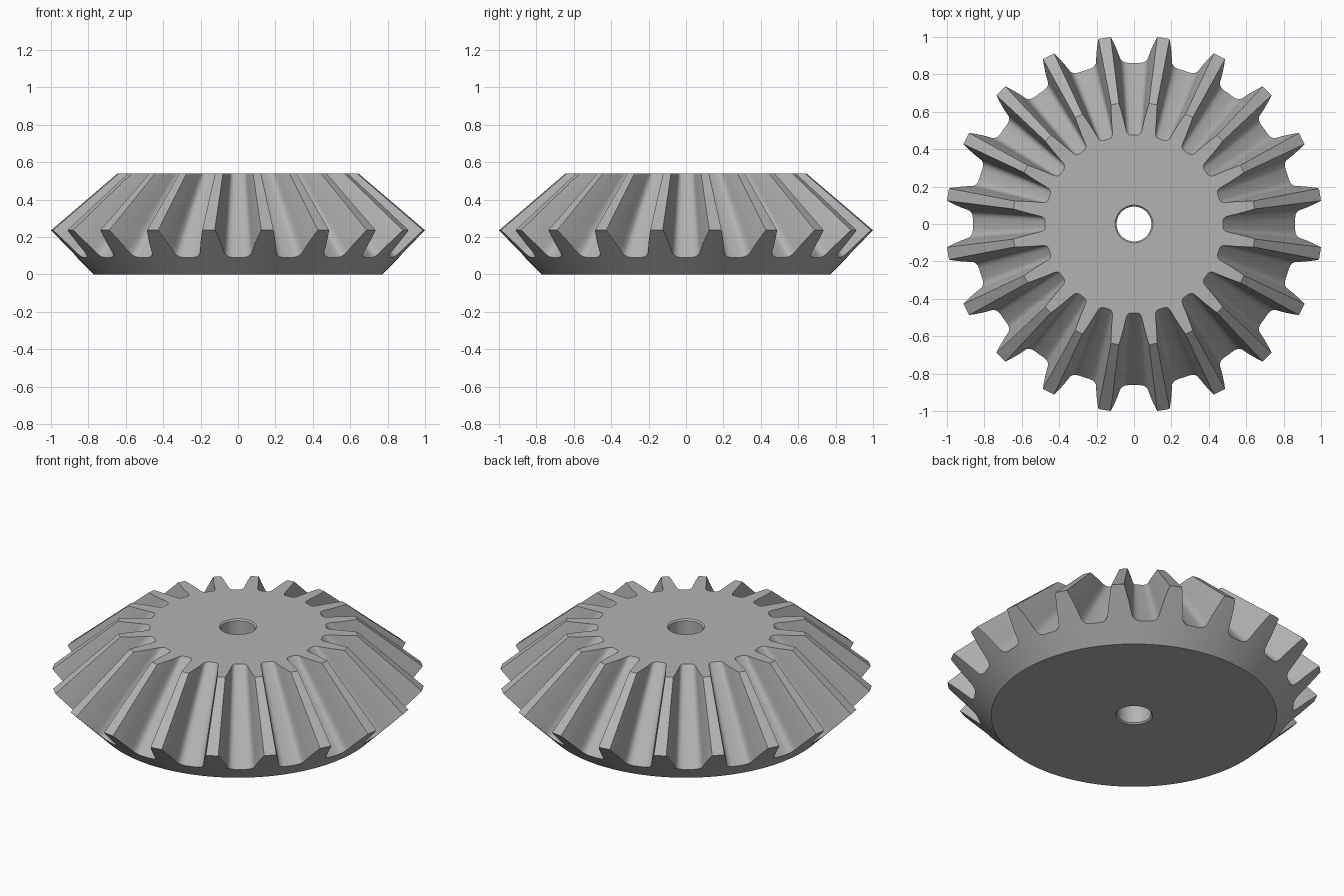
import bpy, bmesh, math

cube = bpy.data.objects.get("Cube")
if cube:
    bpy.data.objects.remove(cube)

TEETH = 20
APEX = 1.09        # height where all tooth lines converge
TOP = 0.54
BASE_R = 0.77
HOLE_R = 0.093
CHAMFER = 0.008

# Half of one tooth gap: degrees from the gap centre, radius on the back cone
half_gap = [(0, 0.862), (2, 0.862), (3.2, 0.865), (4, 0.871), (4.6, 0.881),
            (5, 0.9), (5.5, 0.93), (6.1, 0.96), (6.6, 0.985), (7.1, 1.007)]
pitch = 360 / TEETH
tip = [(pitch / 2, 1.007)]
mirrored = [(pitch - a, r) for a, r in reversed(half_gap[1:])]
profile = [(math.radians(a + pitch * t), r)
           for t in range(TEETH) for a, r in half_gap + tip + mirrored]

# Grey metal
metal = bpy.data.materials.new("grey metal")
metal.use_nodes = True
grey = (0.45, 0.45, 0.45, 1)
metal.diffuse_color = grey
metal.node_tree.nodes["Principled BSDF"].inputs["Base Color"].default_value = grey

bm = bmesh.new()


def ring(radius_height):
    """One loop of vertices; the function maps a profile radius to (r, z)."""
    loop = []
    for angle, radius in profile:
        r, z = radius_height(radius)
        loop.append(bm.verts.new((r * math.cos(angle), r * math.sin(angle), z)))
    return loop


# Closed section: base, back cone with teeth, top outline, chamfered bore
rings = [ring(f) for f in (
    lambda r: (BASE_R, 0),
    lambda r: (r, r - BASE_R),
    lambda r: (r * (APEX - TOP) / (APEX - r + BASE_R), TOP),
    lambda r: (HOLE_R + CHAMFER, TOP),
    lambda r: (HOLE_R, TOP - CHAMFER),
    lambda r: (HOLE_R, CHAMFER),
    lambda r: (HOLE_R + CHAMFER, 0),
)]
n = len(profile)
for k, low in enumerate(rings):
    high = rings[(k + 1) % len(rings)]
    for i in range(n):
        j = (i + 1) % n
        bm.faces.new((low[i], low[j], high[j], high[i]))
bmesh.ops.recalc_face_normals(bm, faces=bm.faces)

mesh = bpy.data.meshes.new("bevel_gear")
bm.to_mesh(mesh)
bm.free()
mesh.materials.append(metal)
gear = bpy.data.objects.new("bevel_gear", mesh)
bpy.context.collection.objects.link(gear)

# Smooth flanks, crisp tooth edges
bpy.context.view_layer.objects.active = gear
gear.select_set(True)
bpy.ops.object.shade_smooth_by_angle(angle=math.radians(35))
